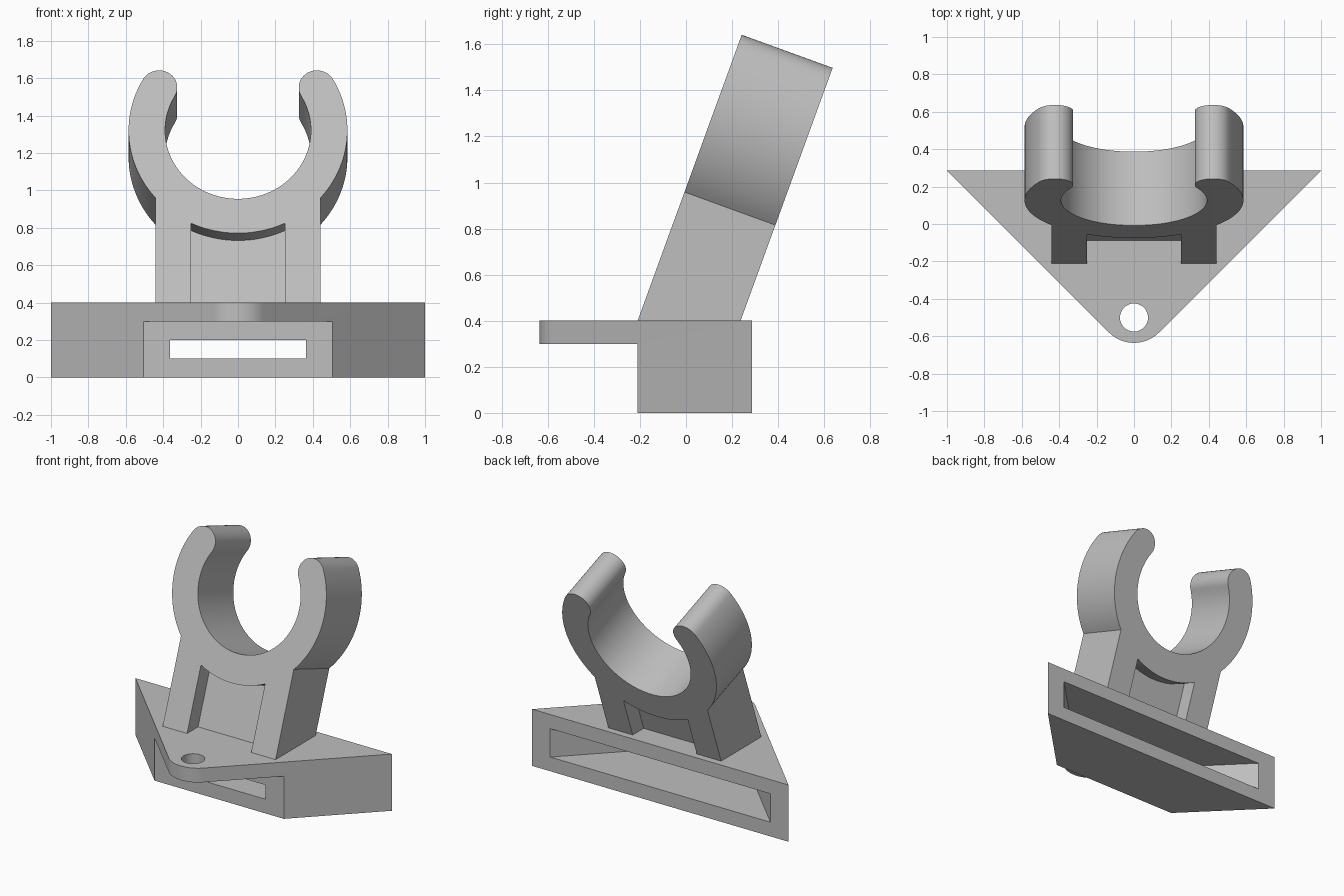
import bpy, bmesh
from math import sin, cos, radians, asin, sqrt, degrees
from mathutils import Matrix, Vector

cube = bpy.data.objects.get("Cube")
if cube:
    bpy.data.objects.remove(cube, do_unlink=True)

grey = bpy.data.materials.new("plain grey")
grey.use_nodes = True
GREY = (0.52, 0.52, 0.52, 1)
grey.diffuse_color = GREY
grey.node_tree.nodes["Principled BSDF"].inputs["Base Color"].default_value = GREY


def arc(cx, cy, r, a0, a1, n):
    """Points on an arc, angles in degrees."""
    angles = [radians(a0 + (a1 - a0) * i / n) for i in range(n + 1)]
    return [(cx + r * cos(a), cy + r * sin(a)) for a in angles]


def prism(name, pts, low, high, matrix=Matrix()):
    """Extrude a flat outline between two heights."""
    bm = bmesh.new()
    face = bm.faces.new([bm.verts.new((x, y, low)) for x, y in pts])
    top = bmesh.ops.extrude_face_region(bm, geom=[face])["geom"]
    verts = [g for g in top if isinstance(g, bmesh.types.BMVert)]
    bmesh.ops.translate(bm, verts=verts, vec=(0, 0, high - low))
    bmesh.ops.recalc_face_normals(bm, faces=bm.faces)
    bm.transform(matrix)
    mesh = bpy.data.meshes.new(name)
    bm.to_mesh(mesh)
    bm.free()
    mesh.materials.append(grey)
    obj = bpy.data.objects.new(name, mesh)
    bpy.context.collection.objects.link(obj)
    return obj


def activate(obj):
    bpy.ops.object.select_all(action="DESELECT")
    obj.select_set(True)
    bpy.context.view_layer.objects.active = obj


def cut(obj, cutter):
    cutter.hide_render = True
    mod = obj.modifiers.new("cut", "BOOLEAN")
    mod.operation, mod.solver, mod.object = "DIFFERENCE", "EXACT", cutter
    activate(obj)
    bpy.ops.object.modifier_apply(modifier=mod.name)
    bpy.data.objects.remove(cutter, do_unlink=True)


def finish(obj):
    activate(obj)
    bpy.ops.object.shade_smooth_by_angle(angle=radians(30))


# Base: triangular block with a rounded front tip
BACK, FRONT, WALL = 0.286, -0.21, 0.1
APEX = BACK - 1
TIP_R = 0.19
tip = arc(0, APEX + TIP_R * sqrt(2), TIP_R, 225, 315, 24)
base = prism("base", [(1, BACK), (-1, BACK)] + tip, 0, 0.4)


def trapezoid(y0, y1):
    """Cavity outline that keeps the side walls evenly thick."""
    w0, w1 = (y - APEX - WALL * sqrt(2) for y in (y0, y1))
    return [(-w0, y0), (w0, y0), (w1, y1), (-w1, y1)]


# Undercut leaving a thin tab, then screw hole, cavity and front slot
cut(base, prism("undercut", [(-1, -1), (1, -1), (1, FRONT), (-1, FRONT)], -0.1, 0.3))
cut(base, prism("screw_hole", arc(0, -0.5, 0.075, 0, 348.75, 31), 0.2, 0.5))
cut(base, prism("cavity", trapezoid(FRONT + WALL, BACK + 0.05), 0.1, 0.3))
cut(base, prism("front_slot", trapezoid(FRONT - 0.05, BACK + 0.05), 0.1, 0.2))
finish(base)

# Clip: tilted post carrying an open ring with rounded ends
THICK, POST, RING_T, R_OUT, R_IN = 0.42, 0.44, 0.98, 0.585, 0.39
R_MID, R_CAP, OPEN = (R_OUT + R_IN) / 2, (R_OUT - R_IN) / 2, 30
tilt = Matrix.Translation((0, FRONT, 0.4)) @ Matrix.Rotation(radians(70), 4, "X")
join = -degrees(asin(sqrt(R_OUT ** 2 - POST ** 2) / R_OUT))
cap_x = R_MID * cos(radians(OPEN))
cap_t = RING_T + R_MID * sin(radians(OPEN))
half = [(POST, 0)]
half += arc(0, RING_T, R_OUT, join, OPEN, 24)
half += arc(cap_x, cap_t, R_CAP, OPEN, OPEN + 180, 20)[1:]
half += arc(0, RING_T, R_IN, OPEN, -90, 36)[1:]
outline = half + [(-x, t) for x, t in reversed(half[:-1])]
clip = prism("clip", outline, -THICK, 0, tilt)

# Recesses on the front and back of the post, arched under the ring
REC, DEPTH = 0.25, 0.115
side = degrees(asin(REC / R_OUT))
recess = [(REC, -0.3), (-REC, -0.3)]
recess += arc(0, RING_T, R_OUT, 270 - side, 270 + side, 20)
for low, high in ((-DEPTH, 0.1), (-THICK - 0.1, DEPTH - THICK)):
    cut(clip, prism("recess", recess, low, high, tilt))

# Trim the post flush with the top of the base
bm = bmesh.new()
bm.from_mesh(clip.data)
bmesh.ops.bisect_plane(bm, geom=bm.verts[:] + bm.edges[:] + bm.faces[:], dist=1e-5,
                       plane_co=Vector((0, 0, 0.4)), plane_no=Vector((0, 0, 1)),
                       clear_inner=True)
bm.to_mesh(clip.data)
bm.free()
finish(clip)
